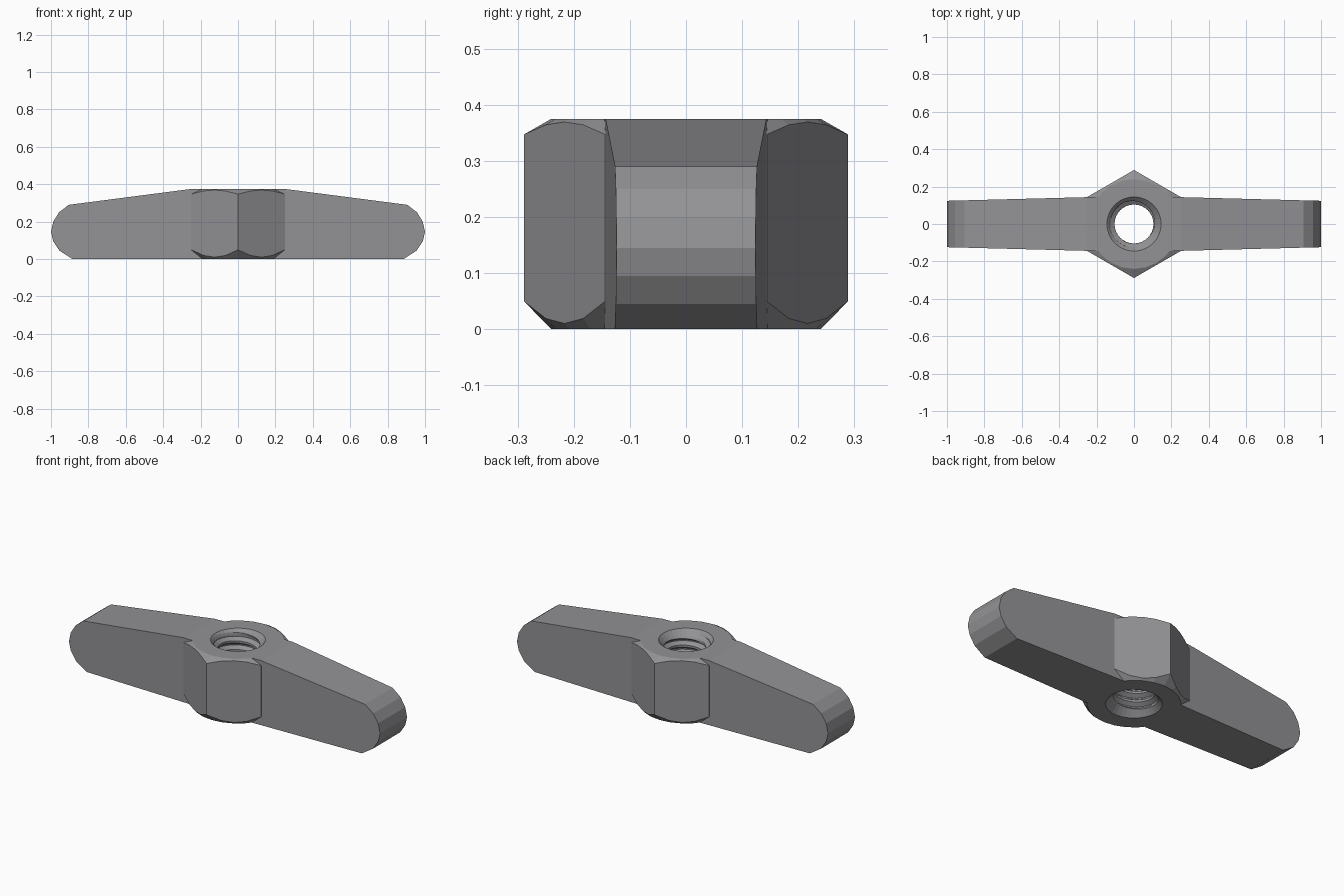
import bpy, bmesh
from math import sin, cos, tau

if "Cube" in bpy.data.objects:
    bpy.data.objects.remove(bpy.data.objects["Cube"])

H = 0.375


def make_object(name, bm):
    bmesh.ops.recalc_face_normals(bm, faces=bm.faces)
    me = bpy.data.meshes.new(name)
    bm.to_mesh(me)
    bm.free()
    ob = bpy.data.objects.new(name, me)
    bpy.context.collection.objects.link(ob)
    return ob


def lathe(name, rings, n, start):
    """Capped stack of n-sided rings given as (radius, z)."""
    bm = bmesh.new()
    loops = [[bm.verts.new((r * cos(start + tau * i / n), r * sin(start + tau * i / n), z))
              for i in range(n)] for r, z in rings]
    for a, b in zip(loops, loops[1:]):
        for i in range(n):
            bm.faces.new((a[i], a[(i + 1) % n], b[(i + 1) % n], b[i]))
    bm.faces.new(loops[0])
    bm.faces.new(loops[-1])
    return make_object(name, bm)


def combine(target, other, op):
    mod = target.modifiers.new(op, 'BOOLEAN')
    mod.operation, mod.solver, mod.object = op, 'EXACT', other
    bpy.context.view_layer.objects.active = target
    bpy.ops.object.modifier_apply(modifier=mod.name)
    bpy.data.objects.remove(other, do_unlink=True)


# Hexagonal hub, corners trimmed by a double cone
nut = lathe("wing_nut", [(0.2887, 0), (0.2887, H)], 6, tau / 4)
trim = lathe("corner_trim", [(0.24, 0), (0.338, 0.10), (0.338, 0.319), (0.24, H)], 24, tau / 4)
combine(nut, trim, 'INTERSECT')

# Two tapered wings with rounded tips
outline = [(0.19, 0), (0.885, 0), (0.955, 0.045), (0.988, 0.095), (1, 0.145),
           (0.988, 0.20), (0.957, 0.25), (0.905, 0.29), (0.25, H), (0.19, H)]
for side in (1, -1):
    bm = bmesh.new()
    rows = []
    for s in (-1, 1):
        rows.append([bm.verts.new((side * x, s * (0.1435 - 0.026 * (x - 0.25)), z))
                     for x, z in outline])
        bm.faces.new(rows[-1])
    n = len(outline)
    for i in range(n):
        j = (i + 1) % n
        bm.faces.new((rows[0][i], rows[0][j], rows[1][j], rows[1][i]))
    combine(nut, make_object("wing", bm), 'UNION')

# Threaded bore: helical strip clamped to the ends, with countersinks
N, PITCH, LOW, HIGH = 32, 0.05, -0.01, H + 0.01
profile = [(0.104, 0), (0.104, 0.25), (0.127, 0.56), (0.127, 0.69), (0.104, 1)]


def bore_point(j, k):
    r, f = profile[k]
    z = min(max(PITCH * (j / N + f) - 0.11, LOW), HIGH)
    r = max(r, 0.145 - z, 0.145 - (H - z))
    return r * cos(tau * j / N), r * sin(tau * j / N), z


bm = bmesh.new()
grid = [[bm.verts.new(bore_point(j, k)) for k in range(5)] for j in range(N * 11 + 1)]
for a, b in zip(grid, grid[1:]):
    for k in range(4):
        bm.faces.new((a[k], b[k], b[k + 1], a[k + 1]))
bmesh.ops.remove_doubles(bm, verts=bm.verts, dist=1e-5)
bmesh.ops.delete(bm, geom=[e for e in bm.edges if not e.link_faces], context='EDGES')
bmesh.ops.holes_fill(bm, edges=[e for e in bm.edges if e.is_boundary], sides=0)
bmesh.ops.triangulate(bm, faces=[f for f in bm.faces if len(f.verts) == 4])
combine(nut, make_object("threaded_bore", bm), 'DIFFERENCE')

# Dark steel colour
steel = bpy.data.materials.new("dark_steel")
steel.diffuse_color = (0.29, 0.29, 0.305, 1)
steel.use_nodes = True
steel.node_tree.nodes["Principled BSDF"].inputs["Base Color"].default_value = steel.diffuse_color
nut.data.materials.clear()
nut.data.materials.append(steel)
for p in nut.data.polygons:
    p.material_index = 0
